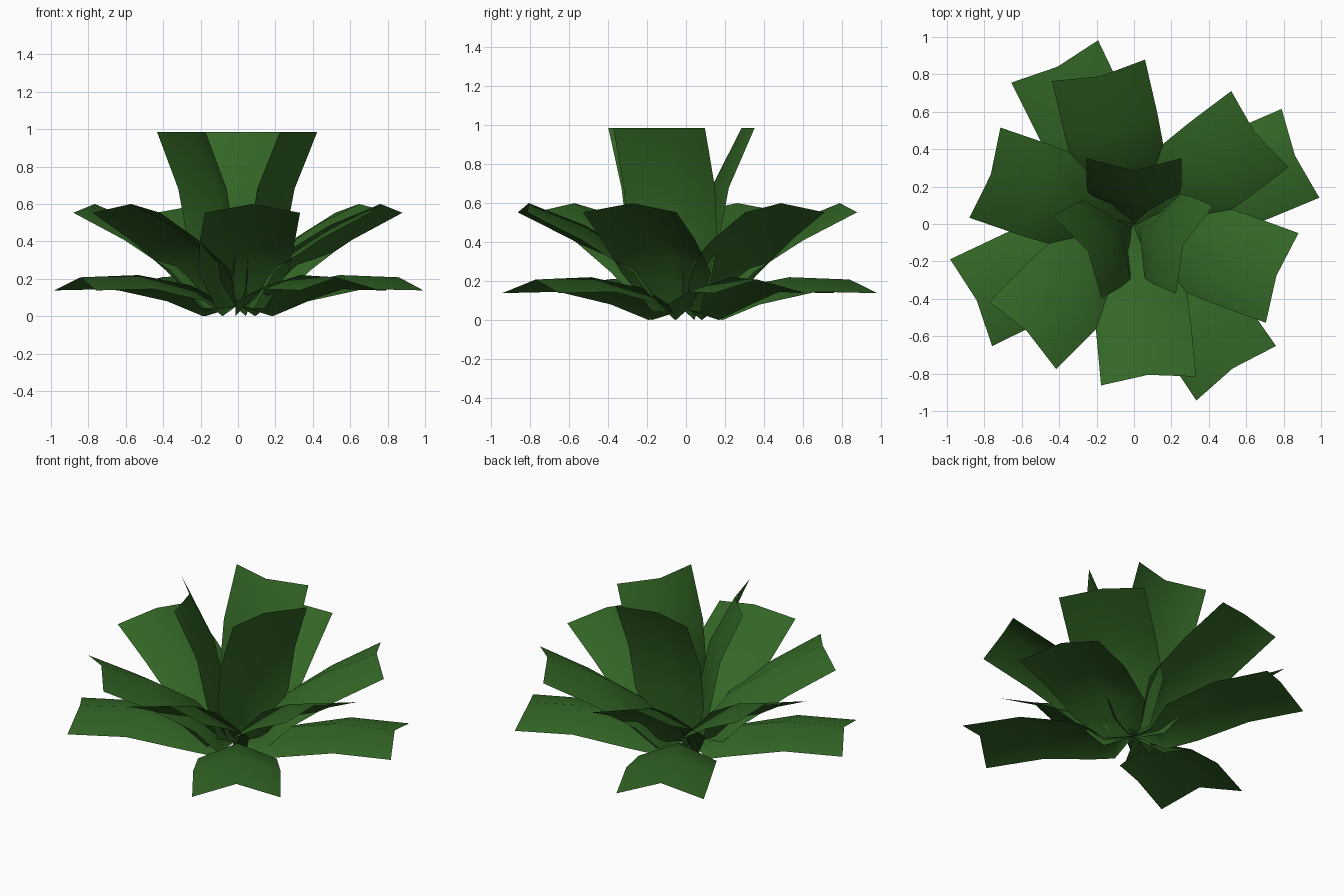
import bpy, math

if "Cube" in bpy.data.objects:
    bpy.data.objects.remove(bpy.data.objects["Cube"])

green = bpy.data.materials.new("leaf green")
green.diffuse_color = (0.033, 0.133, 0.019, 1)
green.use_nodes = True
green.node_tree.nodes["Principled BSDF"].inputs["Base Color"].default_value = green.diffuse_color


def leaf_tier(name, angles, sections):
    """Folded leaves; each section = (rib out, rib z, edge out, edge z, half width)."""
    verts, faces = [], []
    for a in angles:
        c, s = math.cos(math.radians(a)), math.sin(math.radians(a))
        first = len(verts)
        for rib, rib_z, edge, edge_z, w in sections:
            for out, side, z in ((edge, w, edge_z), (rib, 0, rib_z), (edge, -w, edge_z)):
                verts.append((out * c - side * s, out * s + side * c, z))
        for i in range(len(sections) - 1):
            for j in (0, 1):
                p = first + i * 3 + j
                faces.append((p, p + 1, p + 4, p + 3))
    mesh = bpy.data.meshes.new(name)
    mesh.from_pydata(verts, [], faces)
    # upper side of each leaf is the front of its faces
    if mesh.polygons[-1].normal.z < 0:
        mesh.flip_normals()
    mesh.materials.append(green)
    for p in mesh.polygons:
        p.use_smooth = True
    obj = bpy.data.objects.new(name, mesh)
    bpy.context.collection.objects.link(obj)
    return obj


# low spreading leaves
leaf_tier("lower_leaves", (23, 116, 205.8, 304.4), [
    (0.0, 0.06, 0.02, 0.05, 0.01),
    (0.12, 0.09, 0.15, 0.0, 0.12),
    (0.28, 0.165, 0.31, 0.08, 0.23),
    (0.59, 0.22, 0.62, 0.145, 0.255),
    (0.935, 0.208, 0.967, 0.138, 0.258)])

# middle leaves, rising outwards
leaf_tier("middle_leaves", (37, 103, 161, 225, 275.3, 340), [
    (0.0, 0.06, 0.02, 0.05, 0.01),
    (0.09, 0.15, 0.14, 0.04, 0.13),
    (0.25, 0.33, 0.30, 0.245, 0.245),
    (0.52, 0.485, 0.56, 0.41, 0.255),
    (0.81, 0.60, 0.843, 0.553, 0.255)])

# upright centre leaves
leaf_tier("upper_leaves", (90, 210.5, 337), [
    (0.0, 0.06, 0.02, 0.05, 0.01),
    (0.03, 0.17, 0.11, 0.12, 0.14),
    (0.08, 0.42, 0.165, 0.39, 0.245),
    (0.14, 0.70, 0.22, 0.68, 0.255),
    (0.285, 0.985, 0.352, 0.985, 0.255)])
